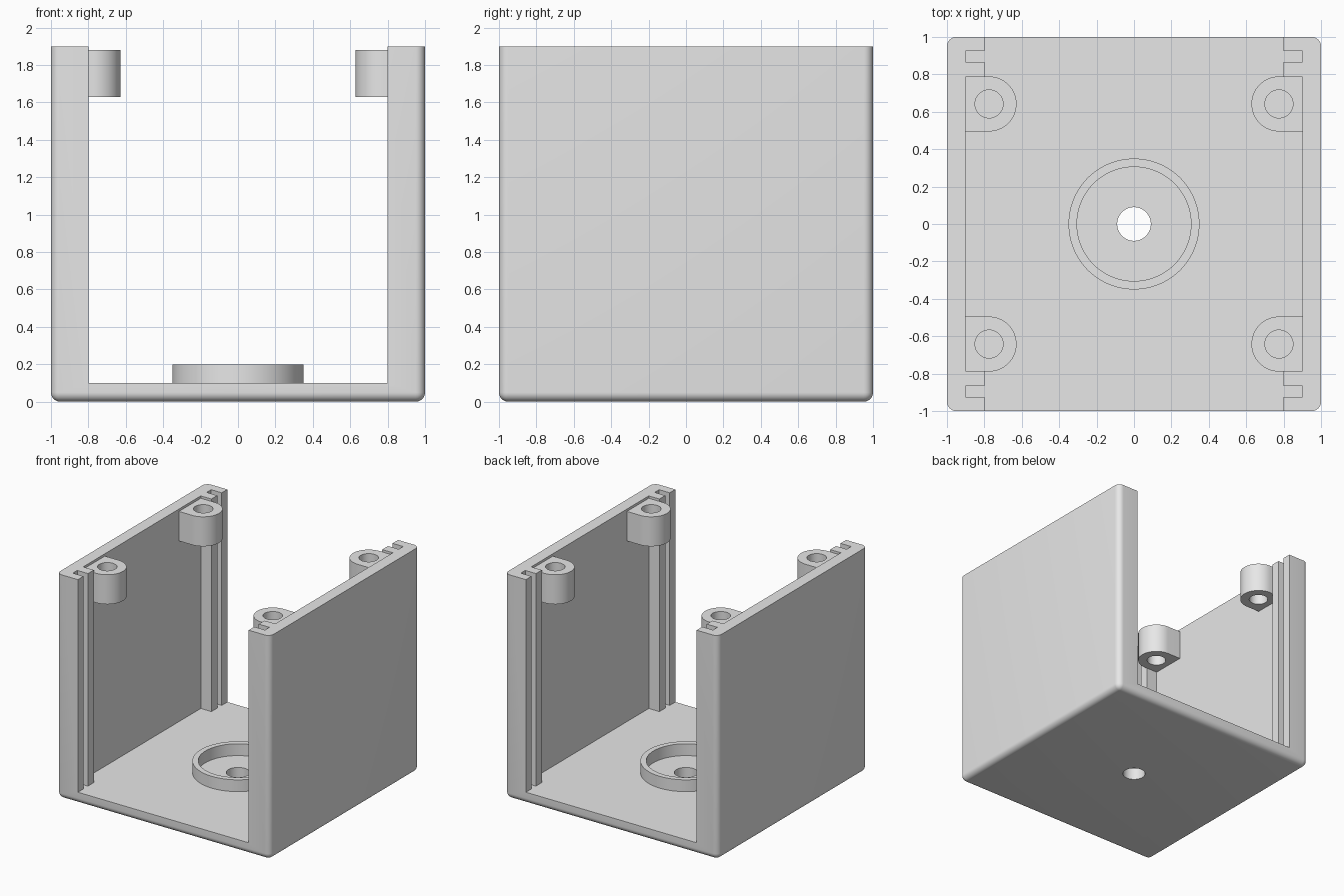
import bpy, bmesh, math
from mathutils import Matrix

old = bpy.data.objects.get("Cube")
if old:
    bpy.data.objects.remove(old, do_unlink=True)

grey = bpy.data.materials.new("plain grey")
grey.use_nodes = True
grey.diffuse_color = (0.8, 0.8, 0.8, 1)
grey.node_tree.nodes["Principled BSDF"].inputs["Base Color"].default_value = (0.8, 0.8, 0.8, 1)


def add(name, bm):
    mesh = bpy.data.meshes.new(name)
    bm.to_mesh(mesh)
    bm.free()
    mesh.materials.append(grey)
    obj = bpy.data.objects.new(name, mesh)
    bpy.context.collection.objects.link(obj)
    return obj


def smooth(obj):
    bpy.ops.object.select_all(action="DESELECT")
    obj.select_set(True)
    bpy.context.view_layer.objects.active = obj
    bpy.ops.object.shade_smooth_by_angle(angle=math.radians(30))


def arc(cx, cy, r, start=0, end=360, n=64):
    """Points on an arc; a full circle leaves out the repeated end point."""
    last = n if end - start == 360 else n + 1
    angles = [math.radians(start + (end - start) * i / n) for i in range(last)]
    return [(cx + r * math.cos(a), cy + r * math.sin(a)) for a in angles]


def prism(name, loops, z0, z1):
    """Extrude closed outlines upward; inner loops become holes."""
    curve = bpy.data.curves.new(name, "CURVE")
    curve.dimensions = "2D"
    curve.fill_mode = "BOTH"
    curve.extrude = (z1 - z0) / 2
    for loop in loops:
        spline = curve.splines.new("POLY")
        spline.points.add(len(loop) - 1)
        for point, (x, y) in zip(spline.points, loop):
            point.co = (x, y, 0, 1)
        spline.use_cyclic_u = True
    temp = bpy.data.objects.new(name + " outline", curve)
    mesh = bpy.data.meshes.new_from_object(temp)
    bpy.data.objects.remove(temp)
    bm = bmesh.new()
    bm.from_mesh(mesh)
    bpy.data.meshes.remove(mesh)
    bmesh.ops.remove_doubles(bm, verts=bm.verts, dist=1e-4)
    bmesh.ops.translate(bm, verts=bm.verts, vec=(0, 0, (z0 + z1) / 2))
    bmesh.ops.recalc_face_normals(bm, faces=bm.faces)
    return add(name, bm)


TOP, FLOOR = 1.9, 0.1

# Housing block, rounded on the upright and bottom edges
bm = bmesh.new()
bmesh.ops.create_cube(bm, size=1, matrix=Matrix.Translation((0, 0, TOP / 2)) @ Matrix.Diagonal((2, 2, TOP, 1)))
edges = [e for e in bm.edges if min(v.co.z for v in e.verts) < 0.01]
bmesh.ops.bevel(bm, geom=edges, offset=0.05, segments=8, profile=0.5, affect="EDGES")
housing = add("housing", bm)

# Open channel between the walls, including the panel slots behind the ribs
quarter = [(0.8, -1.1), (0.8, -0.925), (0.9, -0.925), (0.9, -0.865),
           (0.8, -0.865), (0.8, -0.787), (0.9, -0.787)]
right_side = quarter + [(x, -y) for x, y in reversed(quarter)]
outline = right_side + [(-x, y) for x, y in reversed(right_side)]
cutters = [prism("channel_cutter", [outline], FLOOR, TOP + 0.2),
           prism("floor_hole_cutter", [arc(0, 0, 0.09)], -0.1, 0.3)]

for cutter in cutters:
    cutter.hide_render = True
    cutter.hide_viewport = True
    mod = housing.modifiers.new("cut", "BOOLEAN")
    mod.operation = "DIFFERENCE"
    mod.solver = "EXACT"
    mod.object = cutter
cut_mesh = bpy.data.meshes.new_from_object(
    housing.evaluated_get(bpy.context.evaluated_depsgraph_get()))
housing.modifiers.clear()
housing.data = cut_mesh
for cutter in cutters:
    bpy.data.objects.remove(cutter, do_unlink=True)
smooth(housing)

# Raised ring around the floor hole
smooth(prism("floor_ring", [arc(0, 0, 0.35, n=96), arc(0, 0, 0.305, n=96)], FLOOR, 0.2))

# Screw bosses with flat backs against the walls
for sx, side in ((1, "left"), (-1, "right")):
    for sy, end in ((-1, "front"), (1, "back")):
        cx, cy, r = 0.775, 0.642 * sy, 0.147
        shape = arc(cx, cy, r, 90, 270, 32) + [(0.9, cy - r), (0.9, cy + r)]
        loops = [[(sx * x, y) for x, y in loop] for loop in (shape, arc(cx, cy, 0.075, n=48))]
        smooth(prism(f"{end}_{side}_screw_boss", loops, 1.63, 1.88))
